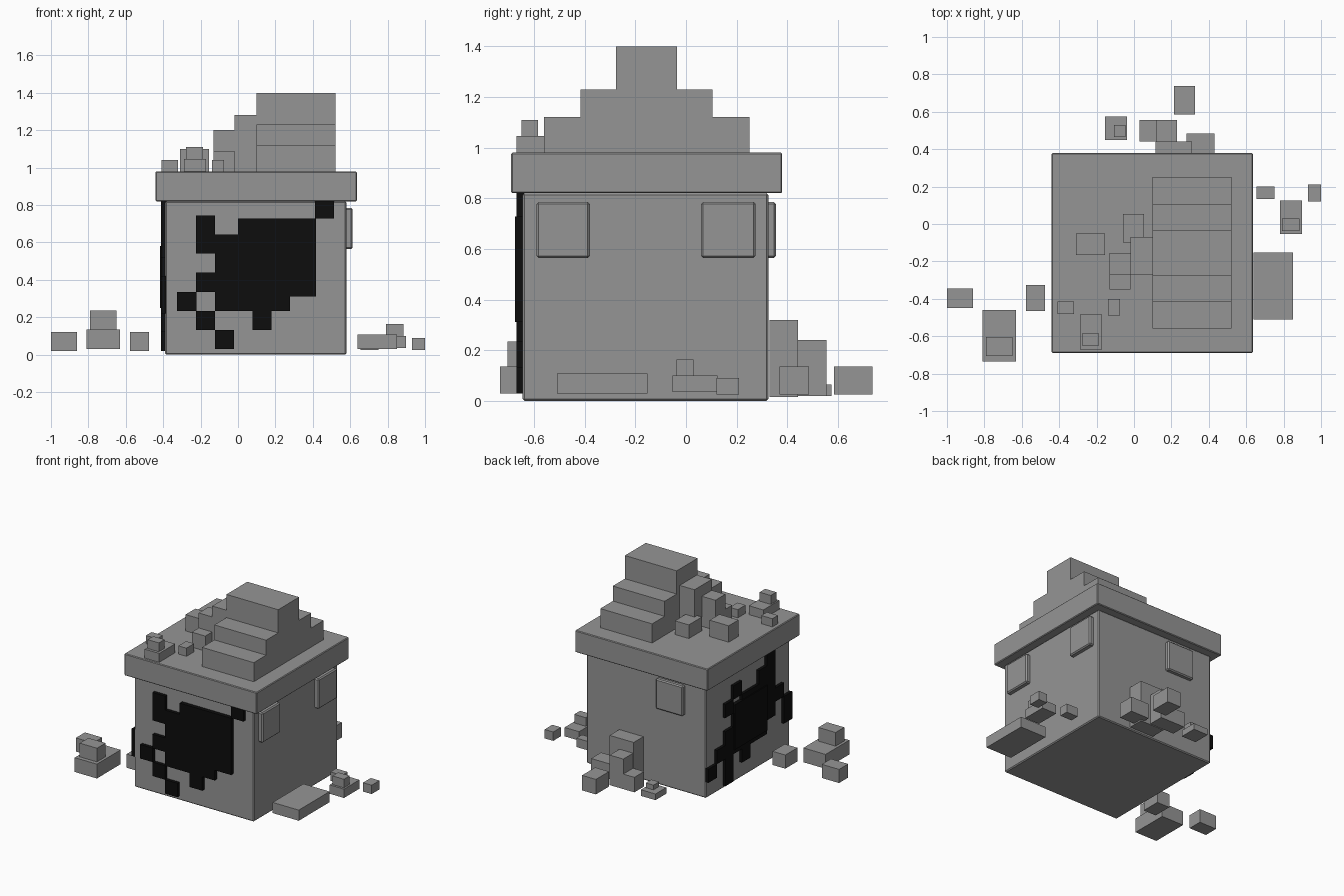
import bpy
import bmesh
from mathutils import Vector

default_cube = bpy.data.objects.get("Cube")
if default_cube:
    bpy.data.objects.remove(default_cube, do_unlink=True)


def make_material(name, color):
    material = bpy.data.materials.new(name)
    material.use_nodes = True
    material.diffuse_color = color
    material.node_tree.nodes["Principled BSDF"].inputs["Base Color"].default_value = color
    return material


stone = make_material("stone_gray", (0.3, 0.3, 0.3, 1))
soot = make_material("soot_black", (0.004, 0.004, 0.004, 1))


def add_box(bm, x, y, z):
    """Add an axis-aligned box spanning the three ranges."""
    corner = Vector((x[0], y[0], z[0]))
    size = Vector((x[1], y[1], z[1])) - corner
    made = bmesh.ops.create_cube(bm, size=1)
    for vert in made["verts"]:
        offset = vert.co + Vector((0.5, 0.5, 0.5))
        vert.co = corner + offset * size


def finish(bm, name, material, bevel=0):
    mesh = bpy.data.meshes.new(name)
    bm.to_mesh(mesh)
    bm.free()
    mesh.materials.append(material)
    obj = bpy.data.objects.new(name, mesh)
    bpy.context.collection.objects.link(obj)
    if bevel:
        modifier = obj.modifiers.new("Bevel", "BEVEL")
        modifier.width = bevel
        modifier.segments = 1
    return obj


def block(name, x, y, z, material=stone, bevel=0):
    bm = bmesh.new()
    add_box(bm, x, y, z)
    return finish(bm, name, material, bevel)


def splat(name, rows, place):
    """Build one dark relief from a character map; place gives each cell's ranges."""
    bm = bmesh.new()
    for row, line in enumerate(reversed(rows)):
        for column, mark in enumerate(line):
            if mark == "#":
                add_box(bm, *place(column, row))
    return finish(bm, name, soot)


# Main body and overhanging lid
block("body", x=(-.39, .58), y=(-.645, .325), z=(0, .82), bevel=.007)
block("lid", x=(-.44, .635), y=(-.69, .38), z=(.82, .98), bevel=.005)

# Raised wall panels
block("side_panel_front", x=(.57, .613), y=(-.59, -.38), z=(.565, .785), bevel=.008)
block("side_panel_back", x=(.57, .613), y=(.06, .275), z=(.565, .785), bevel=.008)
block("back_panel", x=(-.22, 0), y=(.315, .355), z=(.565, .785), bevel=.008)

# Stepped mound on the lid
block("mound_base", x=(.1, .52), y=(-.56, .25), z=(.98, 1.12))
block("mound_middle", x=(.1, .52), y=(-.417, .105), z=(1.12, 1.23))
block("mound_top", x=(.1, .52), y=(-.277, -.035), z=(1.23, 1.4))
block("mound_side_tall", x=(-.02, .1), y=(-.27, -.07), z=(.98, 1.28))
block("mound_side_short", x=(-.13, -.02), y=(-.27, -.155), z=(.98, 1.2))
block("mound_side_step", x=(-.13, -.02), y=(-.35, -.27), z=(.98, 1.09))

# Loose rubble on the lid
block("lid_rubble_back", x=(-.06, .053), y=(-.1, .053), z=(.98, 1.08))
block("lid_rubble_middle", x=(-.31, -.155), y=(-.165, -.052), z=(.98, 1.1))
block("lid_rubble_left", x=(-.41, -.32), y=(-.48, -.415), z=(.98, 1.04))
block("lid_rubble_right", x=(-.14, -.075), y=(-.49, -.4), z=(.98, 1.04))
block("lid_rubble_front", x=(-.288, -.17), y=(-.67, -.485), z=(.98, 1.045))
block("lid_rubble_front_cap", x=(-.278, -.187), y=(-.65, -.585), z=(1.045, 1.11))

# Rubble on the ground beside the negative x wall
block("west_rubble_far", x=(-1, -.86), y=(-.45, -.345), z=(.02, .12))
block("west_rubble_large", x=(-.81, -.63), y=(-.735, -.46), z=(.03, .135))
block("west_rubble_cap", x=(-.79, -.65), y=(-.705, -.605), z=(.135, .235))
block("west_rubble_near", x=(-.578, -.475), y=(-.465, -.325), z=(.02, .12))

# Rubble on the ground beside the positive x wall
block("east_rubble_slab", x=(.638, .85), y=(-.51, -.153), z=(.03, .108))
block("east_rubble_large", x=(.78, .897), y=(-.053, .125), z=(.035, .1))
block("east_rubble_cap", x=(.792, .885), y=(-.037, .03), z=(.1, .163))
block("east_rubble_far", x=(.93, 1), y=(.12, .21), z=(.025, .09))
block("east_rubble_near", x=(.655, .75), y=(.135, .2), z=(.025, .09))

# Rubble heap behind the back wall
block("back_heap_tall", x=(.115, .31), y=(.33, .442), z=(.015, .32))
block("back_heap_middle", x=(.12, .23), y=(.442, .555), z=(.02, .24))
block("back_heap_low", x=(.03, .12), y=(.442, .555), z=(.02, .13))
block("back_heap_side", x=(.28, .43), y=(.37, .485), z=(.025, .135))
block("back_rubble_far", x=(.215, .327), y=(.585, .737), z=(.025, .135))
block("back_rubble_flat", x=(-.155, -.037), y=(.45, .575), z=(.02, .065))
block("back_rubble_flat_cap", x=(-.107, -.045), y=(.465, .53), z=(.065, .1))

# Dark relief on the front wall
front_map = [
    ".#....",
    ".###..",
    "..##..",
    ".###..",
    "#.####",
    ".#..#.",
    "..#...",
]


def front_cell(column, row):
    pitch = .102
    left = -.325 + column * pitch * .985
    low = .03 + row * pitch
    return (left, left + pitch), (-.67, -.64), (low, low + pitch)


splat("front_splat", front_map, front_cell)
block("front_splat_slab", x=(0, .416), y=(-.675, -.64), z=(.312, .728), material=soot)
block("front_splat_corner", x=(.413, .512), y=(-.67, -.64), z=(.728, .82), material=soot)

# Dark relief on the negative x wall, mapped from back to front
side_map = [
    ".......#..",
    "...#..##..",
    "..#.####..",
    "...######.",
    "..######.#",
    ".######..#",
    "#.#.#.....",
    "..#.......",
]


def side_cell(column, row):
    pitch = .097
    back = .325 - column * pitch
    low = .02 + row * .1
    return (-.411, -.385), (back - pitch, back), (low, low + .1)


splat("side_splat", side_map, side_cell)
block("side_splat_slab", x=(-.417, -.385), y=(-.35, .03), z=(.25, .58), material=soot)
